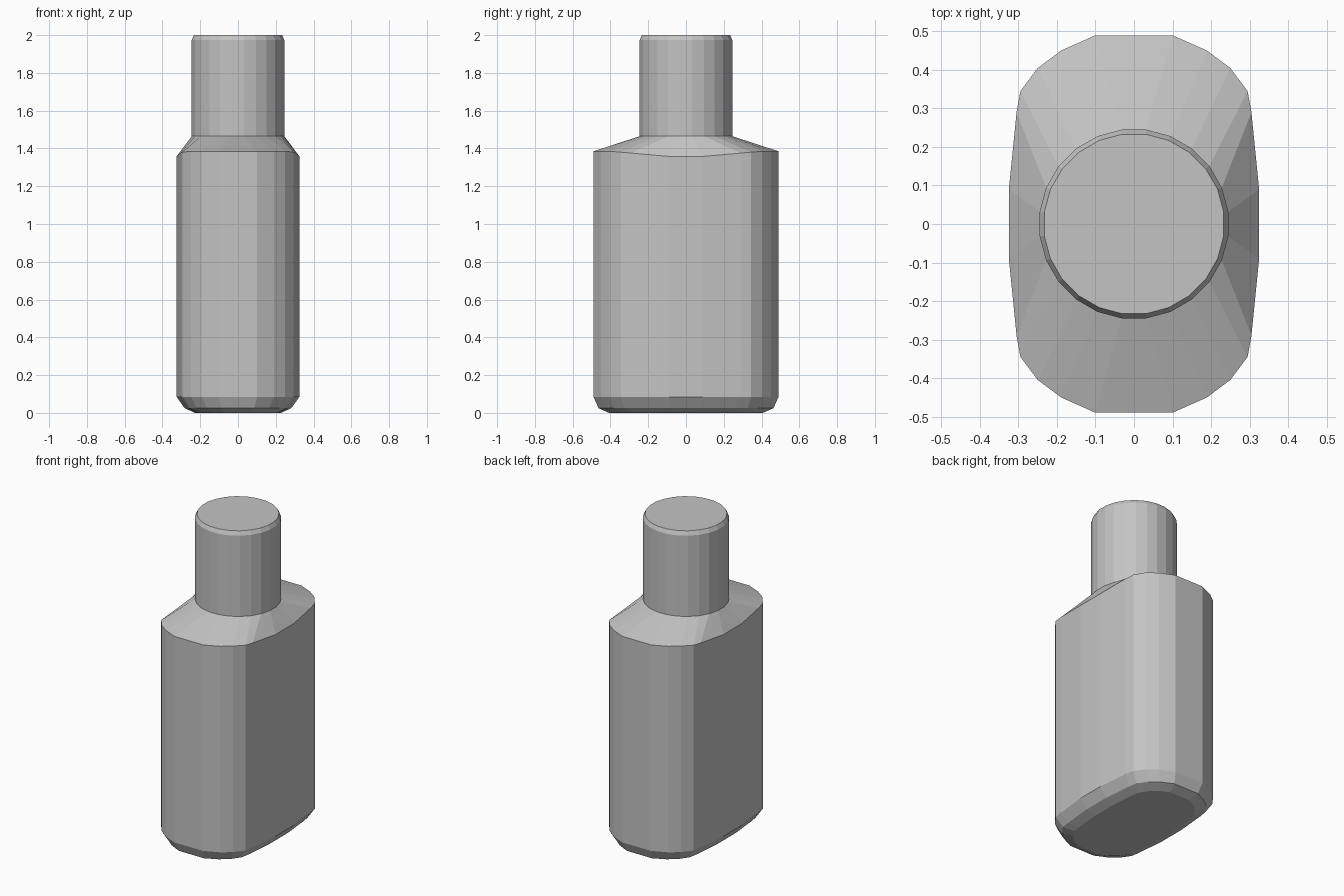
import bpy, bmesh, math

cube = bpy.data.objects.get("Cube")
if cube:
    bpy.data.objects.remove(cube)

grey = bpy.data.materials.new("plain grey")
grey.use_nodes = True
grey.diffuse_color = (0.55, 0.55, 0.55, 1)
grey.node_tree.nodes["Principled BSDF"].inputs["Base Color"].default_value = grey.diffuse_color

# One quarter of the rounded-oblong body outline
QUARTER = [(0.325, 0.09), (0.305, 0.29), (0.295, 0.345),
           (0.25, 0.405), (0.19, 0.45), (0.1, 0.49)]
NECK_RADIUS = 0.247
NECK_BASE = 1.465


def outline():
    q = QUARTER
    return (q + [(-x, y) for x, y in reversed(q)]
            + [(-x, -y) for x, y in q] + [(x, -y) for x, y in reversed(q)])


def circle(radius, z):
    n = len(QUARTER) * 4
    angles = [math.tau * (i + 0.5) / n for i in range(n)]
    return [(radius * math.cos(a), radius * math.sin(a), z) for a in angles]


def loft(name, rings, cap_bottom=False, cap_top=False):
    """Skin a stack of rings with flat faces."""
    bm = bmesh.new()
    rows = [[bm.verts.new(p) for p in ring] for ring in rings]
    n = len(rows[0])
    for low, high in zip(rows, rows[1:]):
        for i in range(n):
            j = (i + 1) % n
            bm.faces.new((low[i], low[j], high[j], high[i]))
    if cap_bottom:
        bm.faces.new(rows[0][::-1])
    if cap_top:
        bm.faces.new(rows[-1])
    mesh = bpy.data.meshes.new(name)
    bm.to_mesh(mesh)
    bm.free()
    mesh.materials.append(grey)
    obj = bpy.data.objects.new(name, mesh)
    bpy.context.collection.objects.link(obj)
    return obj


def body_ring(scale_x, scale_y, z):
    return [(x * scale_x, y * scale_y, z) for x, y in outline()]


# Shoulder rim dips slightly along the broad sides
rim = [(x, y, 1.35 + 0.035 * min(1, abs(y) / 0.4)) for x, y in outline()]

# Body: chamfered base, straight walls, shoulder sloping in to the neck
loft("bottle_body",
     [body_ring(0.7, 0.83, 0), body_ring(0.87, 0.945, 0.025),
      body_ring(1, 1, 0.085), rim, circle(NECK_RADIUS, NECK_BASE)],
     cap_bottom=True)

# Cap: plain cylinder with a small chamfer at the top
loft("bottle_cap",
     [circle(NECK_RADIUS, NECK_BASE), circle(NECK_RADIUS, 1.975),
      circle(0.235, 2.0)], cap_top=True)
